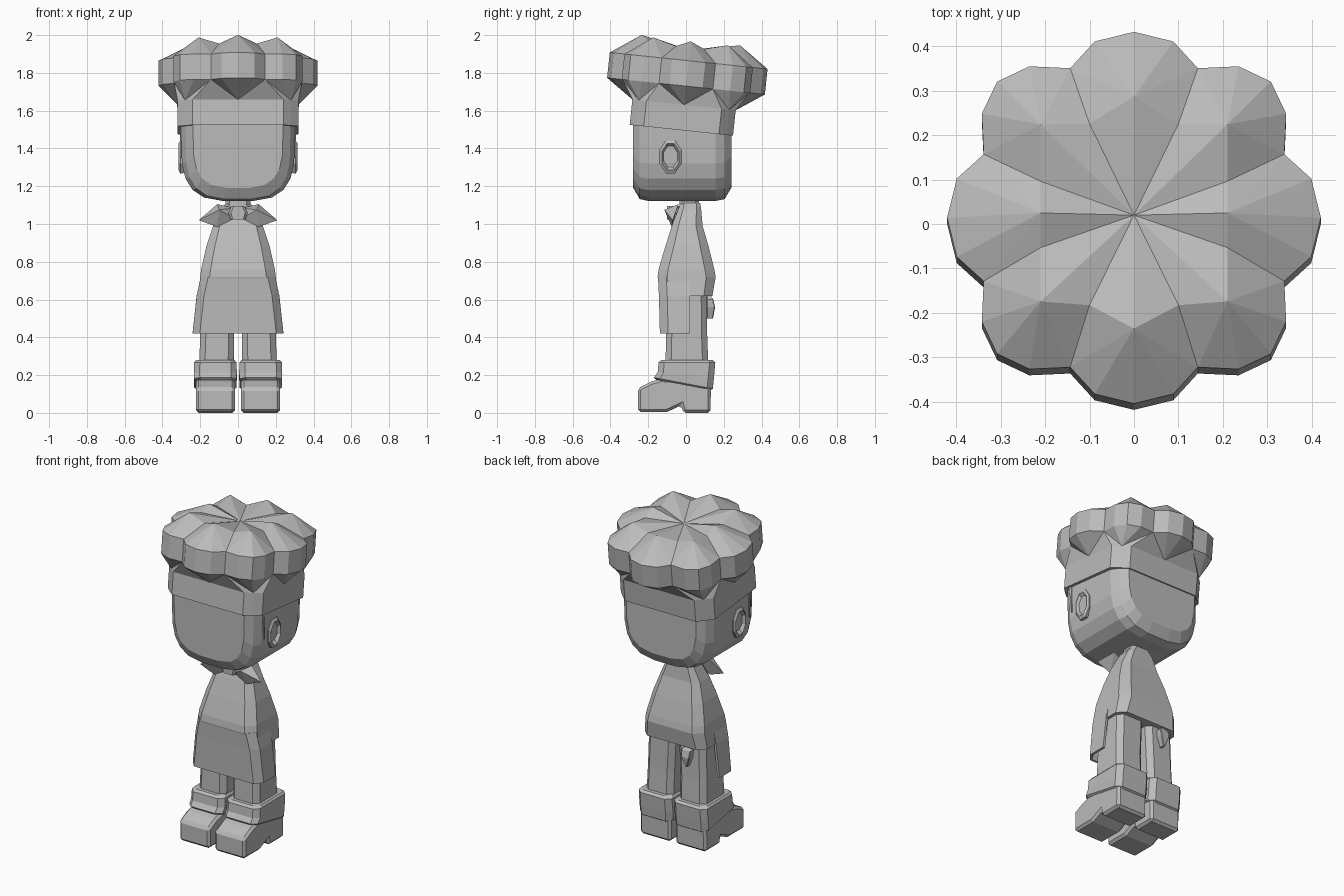
import bpy, math
from mathutils import Matrix, Vector

if "Cube" in bpy.data.objects:
    bpy.data.objects.remove(bpy.data.objects["Cube"], do_unlink=True)

GREY = (0.5, 0.5, 0.5, 1)
mat = bpy.data.materials.new("plain grey")
mat.use_nodes = True
mat.diffuse_color = GREY
mat.node_tree.nodes["Principled BSDF"].inputs["Base Color"].default_value = GREY


def build(name, verts, faces, bevel=0):
    """Flat shaded object with outward normals and an optional bevel."""
    import bmesh
    mesh = bpy.data.meshes.new(name)
    mesh.from_pydata([tuple(v) for v in verts], [], faces)
    bm = bmesh.new()
    bm.from_mesh(mesh)
    bmesh.ops.recalc_face_normals(bm, faces=bm.faces)
    bm.to_mesh(mesh)
    bm.free()
    mesh.materials.append(mat)
    obj = bpy.data.objects.new(name, mesh)
    bpy.context.collection.objects.link(obj)
    if bevel:
        mod = obj.modifiers.new("Bevel", "BEVEL")
        mod.width, mod.segments = bevel, 1
        mod.limit_method, mod.angle_limit = "ANGLE", math.radians(40)
    return obj


def loft(name, rings, closed=True, caps=True, bevel=0):
    """Skin a stack of rings that share a point count."""
    n = len(rings[0])
    faces = []
    for r in range(len(rings) - 1):
        for i in range(n if closed else n - 1):
            a, b = r * n + i, r * n + (i + 1) % n
            faces.append((a, b, b + n, a + n))
    if caps:
        faces += [tuple(range(n)), tuple(range((len(rings) - 1) * n, len(rings) * n))]
    return build(name, [p for ring in rings for p in ring], faces, bevel)


def octagon(z, hx, y0, y1, cut, cx=0, slope=0):
    """Chamfered rectangle, optionally sloping along y."""
    pts = []
    for sx, y, first in ((1, y0, True), (1, y1, False), (-1, y1, True), (-1, y0, False)):
        inner = cut if y == y0 else -cut
        side = (cx + sx * hx, y + inner)
        end = (cx + sx * (hx - cut), y)
        pts += [end, side] if first else [side, end]
    return [(x, y, z - slope * y) for x, y in pts]


# Head: front outline swept from face to back with smaller end slices
half = [(0.305, 1.60), (0.297, 1.32), (0.278, 1.24), (0.24, 1.18), (0.18, 1.14), (0.08, 1.122)]
outline = half + [(-x, z) for x, z in reversed(half)]
slices = []
for y, sx, lift in ((-0.28, 0.79, 0.07), (-0.245, 0.92, 0.01), (-0.2, 1, 0),
                    (0.155, 1, 0), (0.205, 0.92, 0.01), (0.24, 0.79, 0.07)):
    slices.append([(x * sx, y, z + lift * max(0, (1.6 - z) / 0.48)) for x, z in outline])
loft("head", slices)

# Ears: raised ovals with a recessed middle; thin sideburn plates in front
for side, label in ((1, "left"), (-1, "right")):
    rings = []
    for x, k in ((0.27, 0.95), (0.305, 1), (0.315, 0.8), (0.295, 0.6)):
        rings.append([(side * x, -0.082 + 0.062 * k * math.cos(i * math.tau / 8 + 0.39),
                       1.355 + 0.095 * k * math.sin(i * math.tau / 8 + 0.39)) for i in range(8)])
    loft(label + "_ear", rings)
    loft(label + "_sideburn", [[(side * x, -0.2, 1.54), (side * x, -0.175, 1.54),
                                (side * x, -0.178, 1.35)] for x in (0.28, 0.306)])

# Hat: scalloped rim with eight lobes on a chamfered band, tilted backwards
tilt = Matrix.Translation((0, 0, 1.73)) @ Matrix.Rotation(math.radians(-6), 4, "X")


def full_circle(quarter):
    """Mirror a quarter list running from +y to +x into a closed loop."""
    right = quarter + [(x, -y, *w) for x, y, *w in reversed(quarter[:-1])]
    return right + [(-x, y, *w) for x, y, *w in reversed(right[1:-1])]


octant = [(0, 0.42), (12.5, 0.408), (23, 0.367), (34.5, 0.415), (45, 0.435)]
polar = octant + [(90 - a, r) for a, r in reversed(octant[:-1])]
rim = full_circle([(r * math.sin(math.radians(a)), r * math.cos(math.radians(a))) for a, r in polar])
crown = full_circle([(0, 0.262, 0.245), (0.1, 0.205, 0.205), (0.21, 0.2, 0.238),
                     (0.21, 0.075, 0.205), (0.21, 0, 0.238)])
band = full_circle([(0, 0.275), (0.24, 0.275), (0.28, 0.24), (0.32, 0.2), (0.32, 0)])

verts = [(x, y, 0.135) for x, y in rim] + [(x, y, 0.0) for x, y in rim]
verts += crown
verts += [(x, y, -0.1) for x, y in band] + [(x, y, -0.235) for x, y in band]
verts.append((0, 0, 0.19))
UNDER, CROWN, BAND, HEM, CENTRE = 32, 64, 80, 96, 112
faces = [tuple(range(HEM, CENTRE))]
for k in range(32):
    faces.append((k, (k + 1) % 32, UNDER + (k + 1) % 32, UNDER + k))
for j in range(16):
    nxt, k = (j + 1) % 16, 2 * j
    faces.append((CENTRE, CROWN + j, CROWN + nxt))
    faces.append((BAND + j, BAND + nxt, HEM + nxt, HEM + j))
    # Puffed top: each crown point fans out to the rim
    tip = CROWN + (j if j % 2 == 0 else nxt)
    faces += [(tip, k, k + 1), (tip, k + 1, (k + 2) % 32)]
    faces.append((CROWN + j, CROWN + nxt, k if j % 2 else (k + 2) % 32))
    # Underside: lobes narrow to points on the band
    if j % 2 == 0:
        fan = [UNDER + (k + d) % 32 for d in range(-2, 3)]
        faces += [(BAND + j, fan[d], fan[d + 1]) for d in range(4)]
    else:
        faces += [(BAND + j - 1, BAND + j, UNDER + k), (BAND + j, BAND + nxt, UNDER + k)]
build("hat", [tilt @ Vector(v) for v in verts], faces)

# Neck and tunic
loft("neck", [octagon(z, 0.065, -0.035, 0.07, 0.02) for z in (1.0, 1.16)])
loft("tunic", [octagon(z, hx, y0, y1, cut) for z, hx, y0, y1, cut in (
    (1.11, 0.065, -0.03, 0.075, 0.02), (1.08, 0.09, -0.04, 0.08, 0.025),
    (0.99, 0.132, -0.075, 0.088, 0.035), (0.88, 0.168, -0.11, 0.12, 0.045),
    (0.76, 0.195, -0.145, 0.15, 0.05), (0.72, 0.2, -0.15, 0.157, 0.05),
    (0.62, 0.212, -0.128, 0.14, 0.045))])

# Neckerchief: a centre knot with two pointed wings
loft("neckerchief_knot", [octagon(z, w, -0.1, -0.03, 0.012)
                          for z, w in ((1.095, 0.035), (1.06, 0.05), (1.025, 0.04))])
for side, label in ((1, "left"), (-1, "right")):
    wing = [(0.02, -0.06, 1.085), (0.02, -0.07, 1.03), (0.11, -0.04, 1.105),
            (0.11, -0.075, 0.985), (0.1, -0.115, 1.075), (0.208, -0.07, 1.02)]
    build(label + "_neckerchief_wing", [(side * x, y, z) for x, y, z in wing],
          [(0, 1, 4), (0, 4, 2), (1, 3, 4), (4, 3, 5), (4, 5, 2), (2, 5, 3), (0, 2, 3, 1)])

# Apron: open wrap round the front and sides
wrap = []
for z, hx, y0 in ((0.72, 0.19, -0.142), (0.62, 0.212, -0.137), (0.42, 0.234, -0.132)):
    wrap.append([(-hx, 0.02, z), (-hx, y0 + 0.04, z), (-hx + 0.035, y0, z),
                 (hx - 0.035, y0, z), (hx, y0 + 0.04, z), (hx, 0.02, z)])
apron = loft("apron", wrap, closed=False, caps=False)
solid = apron.modifiers.new("Thickness", "SOLIDIFY")
solid.thickness, solid.offset = 0.014, 0

# Apron tie hanging at the back
loft("apron_tie", [octagon(z, w, 0.11, y, 0.004, cx=-0.1) for z, w, y in (
    (0.62, 0.012, 0.13), (0.6, 0.03, 0.145), (0.56, 0.028, 0.154), (0.5, 0.006, 0.143))])

# Legs, cuffs and boots
for side, label in ((1, "left"), (-1, "right")):
    cx = side * 0.12
    loft(label + "_trouser_leg", [octagon(z, hx, y0, y1, 0.03, side * c) for z, hx, y0, y1, c in (
        (0.68, 0.092, -0.1, 0.11, 0.1), (0.42, 0.09, -0.105, 0.112, 0.11),
        (0.2, 0.092, -0.11, 0.12, 0.115))])
    loft(label + "_cuff", [octagon(z, hx, y0, y1, 0.03, cx, slope) for z, hx, y0, y1, slope in (
        (0.28, 0.102, -0.13, 0.14, 0), (0.268, 0.112, -0.145, 0.155, 0),
        (0.2, 0.114, -0.15, 0.148, 0.1), (0.155, 0.112, -0.17, 0.142, 0.19),
        (0.145, 0.1, -0.16, 0.13, 0.19))])
    sole = [(-0.255, 0.005), (-0.1, 0.005), (-0.025, 0.04), (-0.015, 0), (0.13, 0),
            (0.132, 0.16), (-0.13, 0.18), (-0.185, 0.165), (-0.255, 0.13)]
    loft(label + "_boot", [[(cx + dx, y, z) for y, z in sole] for dx in (-0.103, 0.103)], bevel=0.014)
